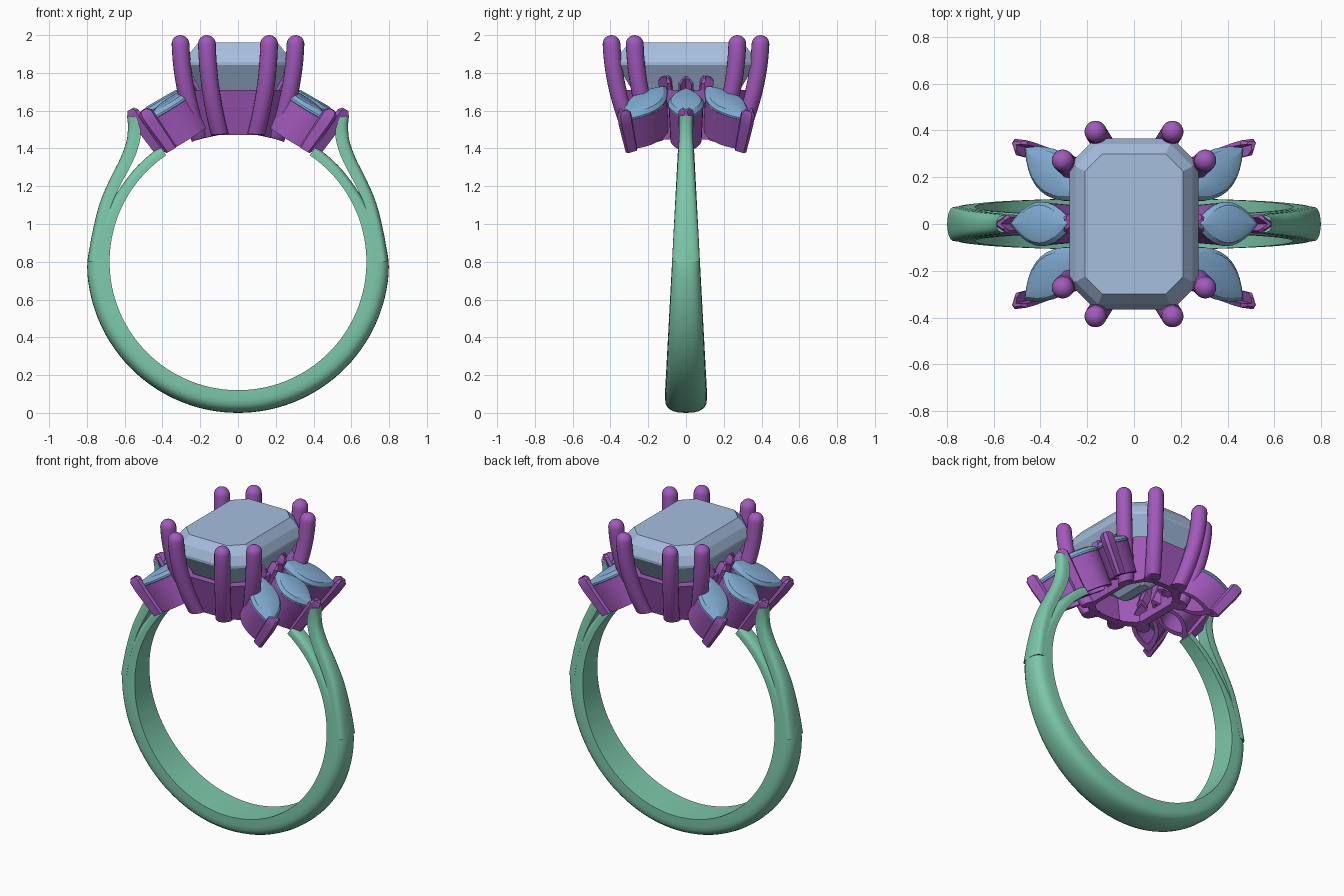
import bpy, bmesh, math
from mathutils import Vector

if "Cube" in bpy.data.objects:
    bpy.data.objects.remove(bpy.data.objects["Cube"])

HOLE_R, CZ = 0.68, 0.80          # finger hole radius and centre height


def material(name, rgb):
    m = bpy.data.materials.new(name)
    m.diffuse_color = (*rgb, 1)
    m.use_nodes = True
    m.node_tree.nodes["Principled BSDF"].inputs["Base Color"].default_value = m.diffuse_color
    return m


GREEN = material("band_green", (0.20, 0.58, 0.40))
PURPLE = material("setting_purple", (0.36, 0.10, 0.50))
BLUE = material("side_stone_blue", (0.22, 0.42, 0.66))
PALE = material("centre_stone_pale", (0.38, 0.52, 0.74))


def clear_hole(p):
    # push anything inside the finger hole out onto its surface
    d = math.hypot(p.x, p.z - CZ)
    if d < HOLE_R:
        k = HOLE_R / d
        return Vector((p.x * k, p.y, CZ + (p.z - CZ) * k))
    return p


def loft(name, rings, mat, closed=False, angle=30):
    # skin a list of equal-length point rings; closed joins last ring to first
    bm = bmesh.new()
    vs = [[bm.verts.new(clear_hole(Vector(p))) for p in r] for r in rings]
    n = len(vs[0])
    pairs = list(zip(vs, vs[1:])) + ([(vs[-1], vs[0])] if closed else [])
    for a, b in pairs:
        for i in range(n):
            j = (i + 1) % n
            bm.faces.new((a[i], a[j], b[j], b[i]))
    if not closed:
        bm.faces.new(vs[0])
        bm.faces.new(vs[-1])
    bmesh.ops.recalc_face_normals(bm, faces=bm.faces)
    me = bpy.data.meshes.new(name)
    bm.to_mesh(me)
    bm.free()
    me.materials.append(mat)
    ob = bpy.data.objects.new(name, me)
    bpy.context.collection.objects.link(ob)
    if angle:
        bpy.ops.object.select_all(action='DESELECT')
        ob.select_set(True)
        bpy.context.view_layer.objects.active = ob
        bpy.ops.object.shade_smooth_by_angle(angle=math.radians(angle))
    return ob


def d_section(inner, outer, w):
    # flat inside, rounded outside; inner and outer are (x, z) points
    prof = [(0, -w), (0, w)]
    for i in range(13):
        a = math.pi * i / 12
        c, s = math.cos(a), math.sin(a)
        prof.append((0.4 + 0.6 * s ** 0.8,
                     w * math.copysign(abs(c) ** 0.8, c)))
    return [(inner[0] + (outer[0] - inner[0]) * t, y,
             inner[1] + (outer[1] - inner[1]) * t) for t, y in prof]


def half_width(z):
    return max(0.036, 0.117 - 0.054 * z)


# band: open ring that thins towards both upper ends
rings = []
for i in range(97):
    th = math.radians(-146 + 292 * i / 96)
    k = min(1, max(0, (abs(math.degrees(th)) - 85) / 40))
    r = HOLE_R + 0.12 - 0.065 * k * k * (3 - 2 * k)
    s, c = math.sin(th), -math.cos(th)
    rings.append(d_section((s * HOLE_R, CZ + c * HOLE_R),
                           (s * r, CZ + c * r),
                           half_width(CZ + c * HOLE_R)))
loft("band", rings, GREEN)


def smooth_path(pts, steps=6):
    # Catmull-Rom through tuples
    out = []
    p = [pts[0]] + pts + [pts[-1]]
    for i in range(1, len(p) - 2):
        for s in range(steps):
            t = s / steps
            out.append([0.5 * (2 * b + (c - a) * t + (2 * a - 5 * b + 4 * c - d) * t * t
                               + (3 * b - a - 3 * c + d) * t ** 3)
                        for a, b, c, d in zip(*p[i - 1:i + 3])])
    return out + [list(pts[-1])]


# upper shoulders: split off the band and sweep up to the side stones
# (inner x, inner z, outer x, outer z)
SHOULDER = [(0.74, 0.80, 0.797, 0.80), (0.715, 0.95, 0.772, 0.95),
            (0.67, 1.10, 0.732, 1.11), (0.62, 1.21, 0.677, 1.24),
            (0.565, 1.315, 0.624, 1.345), (0.53, 1.40, 0.59, 1.44),
            (0.515, 1.49, 0.583, 1.52), (0.54, 1.565, 0.588, 1.575)]
for sx, side in ((1, "right"), (-1, "left")):
    loft("shoulder_" + side,
         [d_section((sx * a, b), (sx * c, d), half_width(d))
          for a, b, c, d in smooth_path(SHOULDER)], GREEN)


def octagon(hx, hy, c, z):
    q = [(hx, hy - c), (hx - c, hy)]
    pts = q + [(-x, y) for x, y in reversed(q)]
    pts += [(-x, -y) for x, y in pts]
    return [(x, y, z) for x, y in pts]


# centre stone, step cut
loft("centre_stone", [octagon(*r) for r in (
    (0.21, 0.30, 0.075, 1.96), (0.25, 0.342, 0.095, 1.91),
    (0.275, 0.365, 0.11, 1.857), (0.275, 0.365, 0.11, 1.842),
    (0.20, 0.285, 0.085, 1.71), (0.12, 0.20, 0.05, 1.60),
    (0.03, 0.11, 0.012, 1.53))], PALE, angle=0)

# basket under the centre stone: hollow tapered frame
loft("basket", [octagon(*r) for r in (
    (0.255, 0.335, 0.11, 1.71), (0.20, 0.27, 0.10, 1.43),
    (0.16, 0.23, 0.08, 1.43), (0.205, 0.29, 0.09, 1.71))],
    PURPLE, closed=True, angle=0)


def claw(name, bottom, top, r=0.047, z0=1.43, z1=2.0):
    # round claw that leans out, straightens and ends in a dome
    rings = []
    levels = [(i / 12 * (z1 - r - z0) + z0, 1) for i in range(13)]
    levels += [(z1 - r + r * math.sin(a), max(0.03, math.cos(a)))
               for a in [math.pi / 2 * k / 6 for k in range(1, 7)]]
    for z, k in levels:
        t = (z - z0) / (z1 - z0)
        e = 1 - (1 - t) ** 2
        x = bottom[0] + (top[0] - bottom[0]) * e
        y = bottom[1] + (top[1] - bottom[1]) * e
        rings.append([(x + r * k * math.cos(a), y + r * k * math.sin(a), z)
                      for a in [math.tau * j / 20 for j in range(20)]])
    loft(name, rings, PURPLE, angle=40)


for sx in (1, -1):
    for sy in (1, -1):
        tag = f"{'right' if sx > 0 else 'left'}_{'back' if sy > 0 else 'front'}"
        claw("end_claw_" + tag, (sx * 0.085, sy * 0.265), (sx * 0.165, sy * 0.395))
        claw("side_claw_" + tag, (sx * 0.195, sy * 0.165), (sx * 0.305, sy * 0.272))


def side_stone(tag, sx, sy, c, n, u, a, b, depth):
    # marquise stone in its own frame (u along, v across, n up)
    n = Vector(n).normalized()
    u = Vector(u)
    u = (u - n * u.dot(n)).normalized()
    v = n.cross(u)
    c = Vector(c)

    def world(p, q, h):
        w = c + u * p + v * q + n * h
        return (w.x * sx, w.y * sy, w.z)

    def marquise(k, h, grow=0.0):
        N = 10
        top = [(-1 + 2 * i / N) for i in range(N)]
        pts = [(t, 1 - t * t) for t in top] + [(-t, t * t - 1) for t in top]
        return [world((a * k + grow) * p, (b * k + grow) * q, h) for p, q in pts]

    loft("side_stone_" + tag, [marquise(0.55, 0.03), marquise(0.85, 0.02),
         marquise(1, 0.0), marquise(1, -0.01), marquise(0.5, -0.06),
         marquise(0.1, -0.09)], BLUE, angle=20)
    # hollow cup below the stone
    loft("cup_" + tag, [marquise(0.97, -0.012), marquise(0.87, -depth),
         marquise(0.6, -depth), marquise(0.78, -0.03)], PURPLE, closed=True)
    # V-shaped claws hugging both points
    vee = [(0.04, 0.012), (-0.015, 0.044), (-0.035, 0.032), (0.004, 0),
           (-0.035, -0.032), (-0.015, -0.044), (0.04, -0.012)]
    for s, end in ((1, "outer"), (-1, "inner")):
        loft(f"v_claw_{end}_{tag}",
             [[world(s * (a + 0.004 + lean + p * k), q * k, h) for p, q in vee]
              for h, k, lean in ((-depth, 0.75, -0.02), (-0.02, 0.9, 0),
                                 (0.04, 0.9, 0.003), (0.06, 0.5, 0.005))],
             PURPLE, angle=40)


# three fanned side stones on each shoulder
for sx, side in ((1, "right"), (-1, "left")):
    side_stone("middle_" + side, sx, 1, (0.395, 0, 1.638),
               (0.5, 0, 0.866), (1, 0, -0.577), 0.155, 0.095, 0.225)
    for sy, end in ((1, "back"), (-1, "front")):
        side_stone(f"{end}_{side}", sx, sy, (0.345, 0.215, 1.64),
                   (0.5, 0.11, 0.86), (0.74, 0.67, -0.51), 0.185, 0.095, 0.2)
